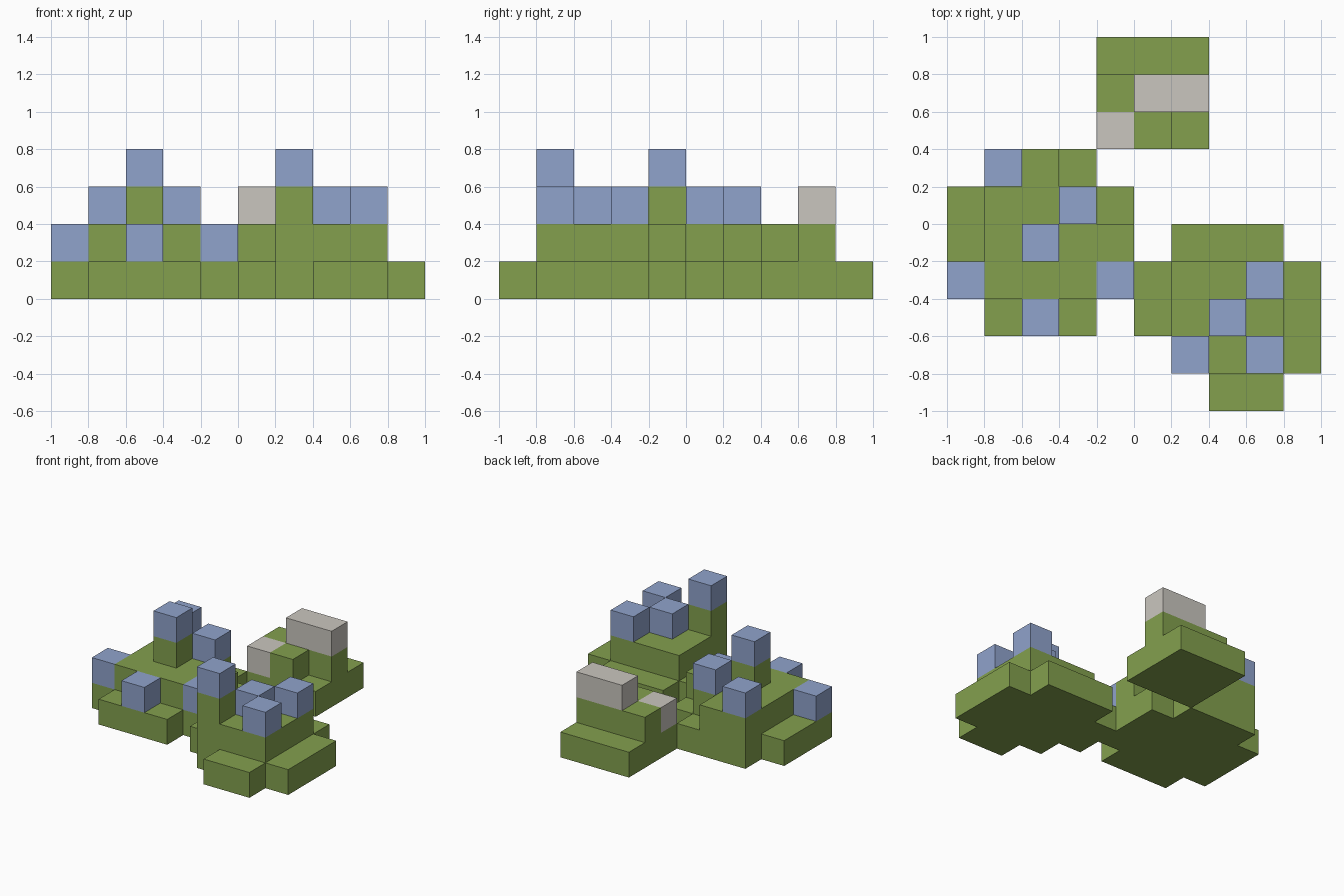
import bpy, bmesh
from mathutils import Vector

if "Cube" in bpy.data.objects:
    bpy.data.objects.remove(bpy.data.objects["Cube"])

S = 0.2  # block size

# Ground height in blocks, back row first, left to right
GROUND = [
    "....111...",
    "....222...",
    "....121...",
    ".221......",
    "12221.....",
    "12322.111.",
    "1222112221",
    ".111.12221",
    "......3221",
    ".......11.",
]
# Single blocks resting on the ground, as (column, row from the front)
BLUE = [(1, 6), (3, 5), (2, 4), (0, 3), (4, 3), (8, 3), (2, 2), (7, 2), (6, 1), (8, 1)]
STONE = [(4, 7), (5, 8), (6, 8)]


def material(name, rgb):
    m = bpy.data.materials.new(name)
    m.diffuse_color = (*rgb, 1)
    m.use_nodes = True
    m.node_tree.nodes["Principled BSDF"].inputs["Base Color"].default_value = m.diffuse_color
    return m


green = material("grass_green", (0.227, 0.352, 0.076))
blue = material("soft_blue", (0.279, 0.366, 0.604))
grey = material("warm_grey", (0.591, 0.565, 0.521))

height = {(i, 9 - r): int(c) for r, row in enumerate(GROUND)
          for i, c in enumerate(row) if c != "."}
ground = {(i, j, k) for (i, j), h in height.items() for k in range(h)}
blue_cells = {(i, j, height[i, j]) for i, j in BLUE}
stone_cells = {(i, j, height[i, j]) for i, j in STONE}
solid = ground | blue_cells | stone_cells


def build(name, cells, mat):
    """Skin a set of block cells, keeping only the exposed sides."""
    bm = bmesh.new()
    for cell in cells:
        mid = Vector(cell) + Vector((0.5, 0.5, 0.5))
        for axis in range(3):
            for sign in (-1, 1):
                n = Vector((0, 0, 0))
                n[axis] = sign
                if tuple(int(c + d) for c, d in zip(cell, n)) in solid:
                    continue
                u = Vector((0, 0, 0))
                u[(axis + 1) % 3] = 0.5
                v = n.cross(u)
                ring = [mid + n * 0.5 + a * u + b * v
                        for a, b in ((-1, -1), (1, -1), (1, 1), (-1, 1))]
                bm.faces.new([bm.verts.new((p.x * S - 1, p.y * S - 1, p.z * S)) for p in ring])
    bmesh.ops.remove_doubles(bm, verts=bm.verts, dist=0.001)
    mesh = bpy.data.meshes.new(name)
    bm.to_mesh(mesh)
    bm.free()
    mesh.materials.append(mat)
    bpy.context.collection.objects.link(bpy.data.objects.new(name, mesh))


# Three stepped pieces of ground
build("back_ground", {c for c in ground if c[1] >= 7}, green)
build("left_ground", {c for c in ground if c[1] < 7 and c[0] < 5}, green)
build("right_ground", {c for c in ground if c[1] < 7 and c[0] >= 5}, green)

# Blocks on top
for n, c in enumerate(sorted(blue_cells), 1):
    build(f"blue_block_{n}", {c}, blue)
build("small_stone", {c for c in stone_cells if c[1] == 7}, grey)
build("long_stone", {c for c in stone_cells if c[1] == 8}, grey)
